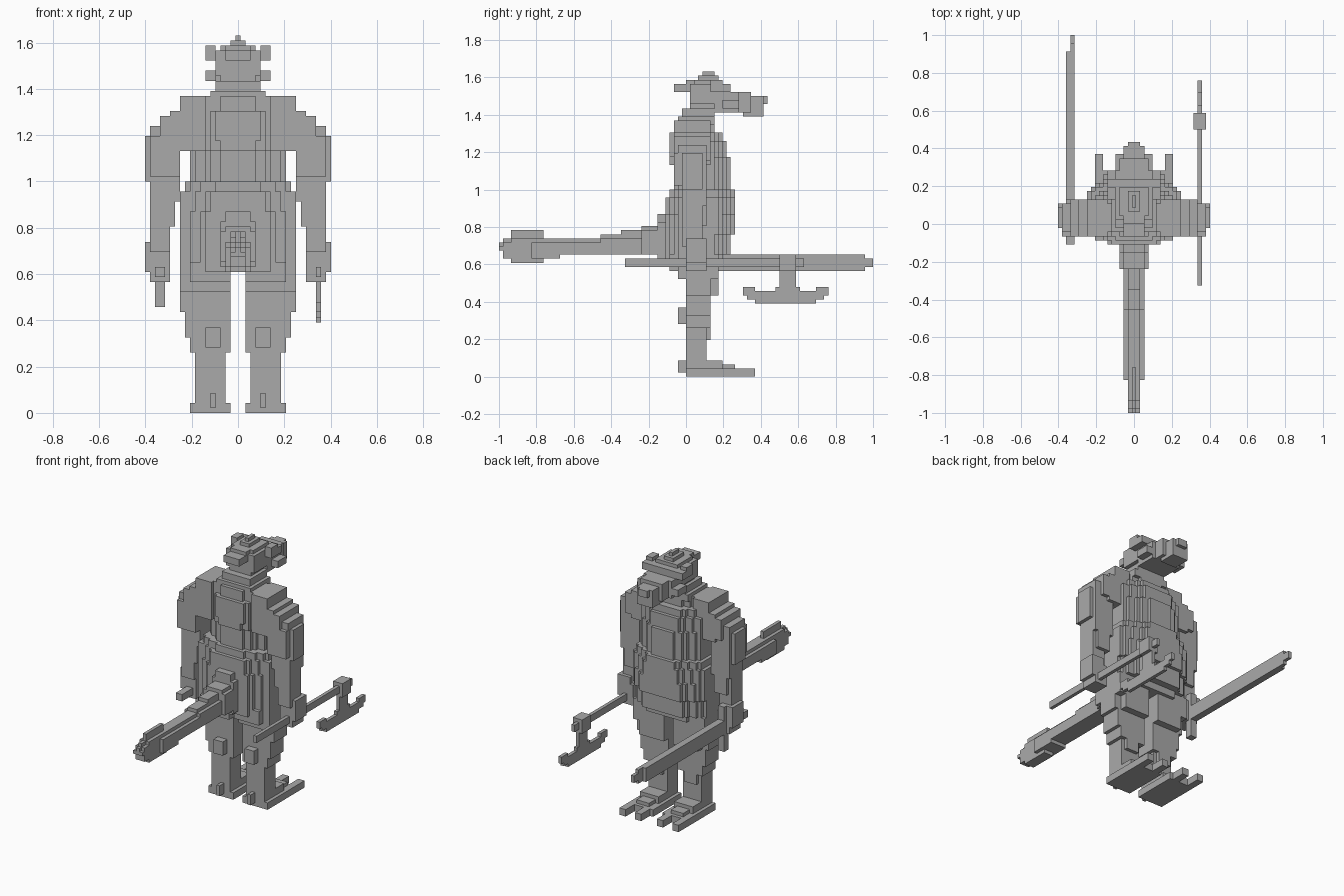
import bpy, bmesh, math

U = 2 / 92          # size of one voxel
grey = bpy.data.materials.new("plain grey")
grey.diffuse_color = (0.4, 0.4, 0.4, 1)


def cells(box):
    """Voxels inside a box (x0, x1, y0, y1, z0, z1), snapped to the grid."""
    x0, x1, y0, y1, z0, z1 = box
    rx = [round(v / U + 0.5) for v in (x0, x1)]
    ry = [round(v / U) for v in (y0, y1)]
    rz = [round(v / U) for v in (z0, z1)]
    return {(i, j, k) for i in range(*rx) for j in range(*ry) for k in range(*rz)}


def part(name, boxes):
    """One object holding the outer skin of the joined voxel boxes."""
    vox = set().union(*(cells(b) for b in boxes))
    bm = bmesh.new()
    verts = {}

    def vert(p):
        if p not in verts:
            verts[p] = bm.verts.new(((p[0] - 0.5) * U, p[1] * U, p[2] * U))
        return verts[p]

    for c in vox:
        for a in range(3):
            for d in (0, 1):
                n = list(c)
                n[a] += 2 * d - 1
                if tuple(n) in vox:
                    continue
                quad = []
                for s, t in ((0, 0), (1, 0), (1, 1), (0, 1)):
                    p = list(c)
                    p[a] += d
                    p[(a + 1) % 3] += s
                    p[(a + 2) % 3] += t
                    quad.append(vert(tuple(p)))
                bm.faces.new(quad if d else quad[::-1])
    bmesh.ops.dissolve_limit(bm, angle_limit=0.01, verts=bm.verts[:], edges=bm.edges[:])
    me = bpy.data.meshes.new(name)
    bm.to_mesh(me)
    bm.free()
    me.materials.append(grey)
    ob = bpy.data.objects.new(name, me)
    bpy.context.collection.objects.link(ob)


def pair(name, boxes):
    """The same part on both sides of x = 0."""
    part("right_" + name, boxes)
    part("left_" + name, [(-b[1], -b[0], *b[2:]) for b in boxes])


def mid(hx, *rest):
    return (-hx, hx, *rest)


# Torso: layers (z0, z1, half width, back, belly) with stepped round corners
layers = [
    (0.60, 0.65, 0.26, -0.105, 0.20), (0.65, 0.77, 0.26, -0.105, 0.235),
    (0.77, 0.88, 0.26, -0.105, 0.26), (0.88, 0.95, 0.24, -0.105, 0.26),
    (0.95, 1.00, 0.22, -0.09, 0.26), (1.00, 1.13, 0.20, -0.06, 0.24),
    (1.13, 1.18, 0.20, -0.08, 0.235), (1.18, 1.27, 0.22, -0.08, 0.215),
    (1.27, 1.31, 0.22, -0.08, 0.19), (1.31, 1.36, 0.20, -0.07, 0.15),
]
corner = [(0, 0.09), (0.022, 0.065), (0.06, 0.044), (0.09, 0.022), (0.12, 0)]
part("torso", [mid(hx - dx, y0 + dy * 0.8, y1 - dy, z0, z1)
               for z0, z1, hx, y0, y1 in layers for dx, dy in corner])

# Neck and head with snout, crest, brows and cheeks
part("neck", [mid(0.13, -0.05, 0.15, 1.35, 1.385),
              mid(0.10, -0.02, 0.15, 1.37, 1.43),
              mid(0.08, 0.02, 0.17, 1.41, 1.46)])
part("head", [
    mid(0.10, 0.03, 0.24, 1.45, 1.57),
    mid(0.08, 0.04, 0.20, 1.43, 1.59),
    mid(0.035, 0.065, 0.17, 1.59, 1.615),
    mid(0.011, 0.085, 0.15, 1.61, 1.635),
])
part("back_crest", [mid(0.055, -0.06, 0.05, 1.52, 1.565),
                    mid(0.055, 0.0, 0.06, 1.54, 1.585)])
pair("brow", [(0.09, 0.145, 0.13, 0.24, 1.52, 1.565),
              (0.09, 0.145, 0.13, 0.195, 1.565, 1.59)])
pair("cheek", [(0.08, 0.145, 0.19, 0.28, 1.43, 1.475)])
part("snout", [
    mid(0.10, 0.15, 0.28, 1.41, 1.53),
    mid(0.08, 0.24, 0.35, 1.41, 1.52),
    mid(0.055, 0.30, 0.42, 1.40, 1.50),
    mid(0.035, 0.40, 0.445, 1.455, 1.50),
])

# Shoulders, arms and fists
pair("shoulder", [
    (0.15, 0.24, -0.06, 0.13, 1.13, 1.36),
    (0.20, 0.30, -0.06, 0.13, 1.13, 1.31),
    (0.20, 0.345, -0.06, 0.13, 1.15, 1.28),
    (0.24, 0.38, -0.04, 0.11, 1.13, 1.24),
])
pair("upper_arm", [
    (0.24, 0.40, -0.03, 0.09, 1.00, 1.20),
    (0.24, 0.38, -0.06, 0.11, 1.02, 1.20),
    (0.26, 0.38, -0.03, 0.10, 0.91, 1.02),
])
pair("forearm", [(0.29, 0.38, -0.02, 0.09, 0.70, 0.95),
                 (0.28, 0.36, -0.03, 0.10, 0.80, 0.92)])
pair("fist", [(0.31, 0.40, -0.01, 0.10, 0.60, 0.74),
              (0.29, 0.38, 0.0, 0.11, 0.56, 0.70)])

# Legs: thigh, shin and clawed foot
pair("thigh", [
    (0.022, 0.24, -0.035, 0.165, 0.53, 0.66),
    (0.035, 0.26, 0.0, 0.14, 0.53, 0.66),
    (0.022, 0.20, -0.09, 0.165, 0.56, 0.66),
    (0.022, 0.24, 0.0, 0.14, 0.44, 0.53),
    (0.035, 0.20, -0.01, 0.165, 0.44, 0.53),
    (0.022, 0.22, 0.0, 0.14, 0.33, 0.46),
    (0.035, 0.20, -0.01, 0.13, 0.26, 0.34),
    (0.08, 0.145, -0.035, 0.0, 0.28, 0.37),
])
pair("shin", [(0.06, 0.175, -0.01, 0.11, 0.04, 0.28),
              (0.08, 0.155, -0.01, 0.13, 0.20, 0.30)])
pair("foot", [
    (0.035, 0.215, 0.0, 0.28, 0.0, 0.045),
    (0.06, 0.175, -0.01, 0.19, 0.0, 0.09),
    (0.08, 0.155, 0.10, 0.26, 0.0, 0.07),
    (0.055, 0.10, 0.25, 0.37, 0.0, 0.045),
    (0.155, 0.20, 0.25, 0.37, 0.0, 0.045),
    (0.10, 0.13, -0.035, 0.0, 0.03, 0.09),
])

# Tail: tapering segments (y0, y1, half width, z0, z1) with ridge, then club
tail = [
    (-0.15, -0.06, 0.08, 0.63, 0.86), (-0.24, -0.14, 0.08, 0.65, 0.81),
    (-0.34, -0.23, 0.055, 0.65, 0.78), (-0.46, -0.33, 0.055, 0.65, 0.76),
    (-0.58, -0.45, 0.055, 0.65, 0.74), (-0.69, -0.57, 0.055, 0.65, 0.74),
    (-0.76, -0.68, 0.055, 0.63, 0.74), (-0.83, -0.75, 0.055, 0.62, 0.75),
    (-0.93, -0.76, 0.035, 0.605, 0.78), (-0.97, -0.92, 0.035, 0.63, 0.74),
    (-1.00, -0.96, 0.035, 0.67, 0.715),
]
part("tail", [mid(h, *b) for y0, y1, h, z0, z1 in tail
              for h, b in ((h, (y0, y1, z0, z1 - 0.03)), (h - 0.02, (y0, y1, z0, z1)))]
     + [mid(0.055, -0.13, -0.06, 0.61, 0.88)])

# Sword in the left-hand side fist
part("sword_blade", [(-0.36, -0.315, 0.10, 0.91, 0.56, 0.645),
                     (-0.34, -0.315, 0.85, 0.95, 0.56, 0.645),
                     (-0.34, -0.315, 0.90, 1.00, 0.585, 0.63)])
part("sword_hilt", [(-0.36, -0.315, -0.10, 0.12, 0.585, 0.63),
                    (-0.36, -0.315, 0.085, 0.13, 0.46, 0.74)])

# Axe in the other fist
part("axe_handle", [(0.335, 0.36, -0.33, 0.63, 0.585, 0.63)])
part("axe_head", [
    (0.315, 0.38, 0.50, 0.59, 0.555, 0.645),
    (0.335, 0.36, 0.50, 0.59, 0.44, 0.56),
    (0.335, 0.36, 0.475, 0.61, 0.44, 0.48),
    (0.335, 0.36, 0.37, 0.70, 0.39, 0.455),
    (0.335, 0.36, 0.33, 0.74, 0.415, 0.455),
    (0.335, 0.36, 0.31, 0.38, 0.44, 0.48),
    (0.335, 0.36, 0.70, 0.77, 0.44, 0.48),
])
